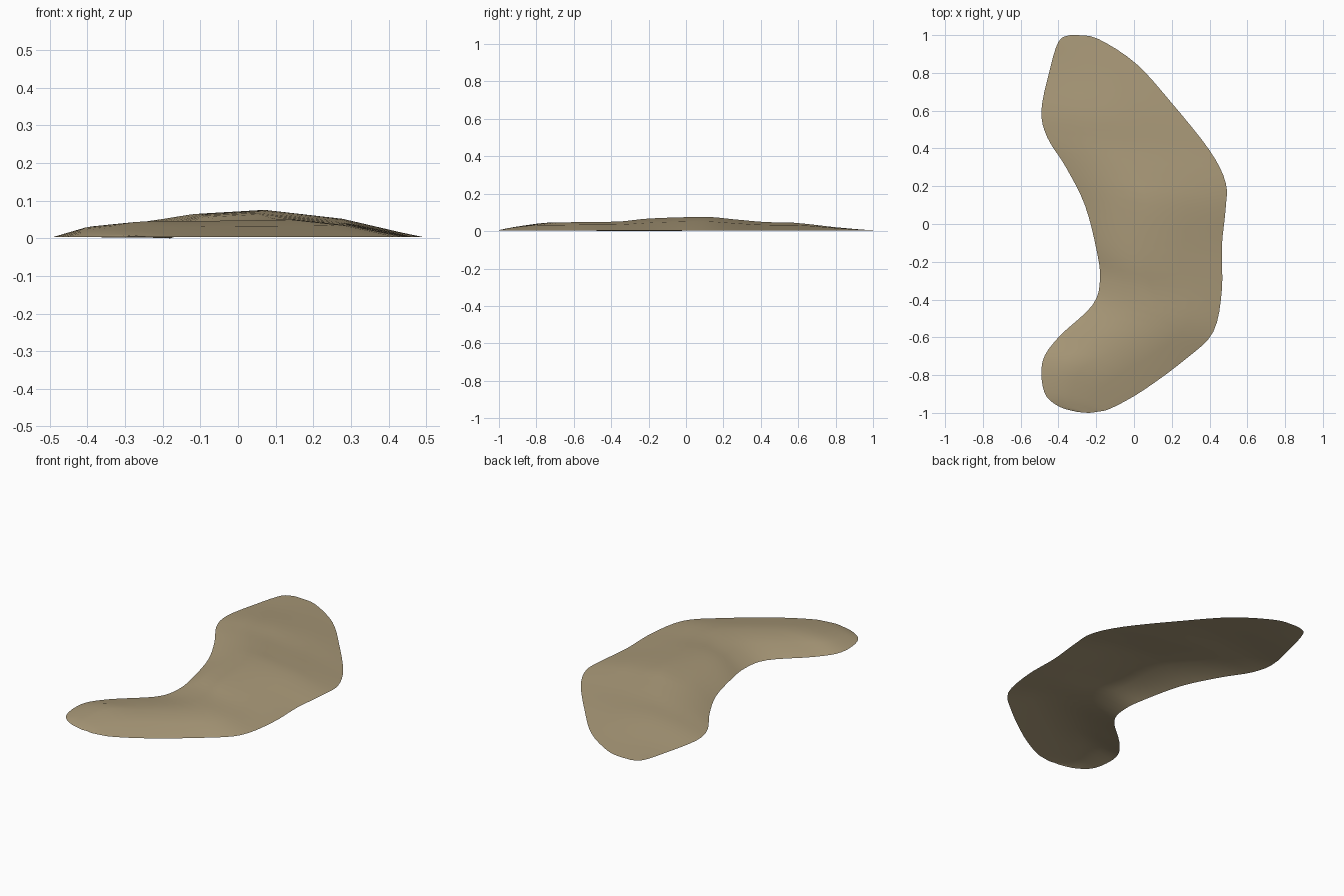
import bpy, bmesh
from mathutils import Vector

if "Cube" in bpy.data.objects:
    bpy.data.objects.remove(bpy.data.objects["Cube"])

# Ribs from north to south: left edge x, y / crest x, y, z / right edge x, y / left shoulder fullness
RIBS = [
    (-0.34, 1.00, -0.325, 1.00, 0.005, -0.30, 1.00, 0.6),
    (-0.40, 0.965, -0.31, 0.95, 0.008, -0.19, 0.98, 0.6),
    (-0.45, 0.80, -0.24, 0.80, 0.021, 0.01, 0.85, 0.6),
    (-0.49, 0.60, -0.17, 0.58, 0.045, 0.20, 0.64, 0.7),
    (-0.46, 0.46, -0.10, 0.42, 0.049, 0.40, 0.39, 0.75),
    (-0.36, 0.30, 0.00, 0.25, 0.064, 0.485, 0.22, 0.8),
    (-0.26, 0.10, 0.07, 0.10, 0.076, 0.485, 0.08, 0.85),
    (-0.20, -0.13, 0.05, -0.19, 0.068, 0.465, -0.12, 0.88),
    (-0.18, -0.29, 0.10, -0.35, 0.052, 0.465, -0.35, 0.85),
    (-0.22, -0.43, 0.14, -0.50, 0.050, 0.42, -0.57, 0.75),
    (-0.40, -0.60, -0.05, -0.65, 0.047, 0.28, -0.71, 0.7),
    (-0.485, -0.73, -0.27, -0.76, 0.044, 0.05, -0.88, 0.7),
    (-0.475, -0.89, -0.33, -0.90, 0.025, -0.12, -0.975, 0.7),
    (-0.40, -0.965, -0.32, -0.975, 0.011, -0.20, -0.995, 0.6),
    (-0.30, -0.995, -0.27, -0.998, 0.006, -0.24, -1.00, 0.6),
]
RIM = 0.004


def rib_points(rib):
    lx, ly, cx, cy, cz, rx, ry, full = rib
    near_concave = max(0.0, 1 - abs(ly + 0.25) / 0.4)
    left = Vector((lx, ly, RIM * (1 - near_concave)))
    crest, right = Vector((cx, cy, cz)), Vector((rx, ry, RIM))
    a, b = left.lerp(crest, 0.45), crest.lerp(right, 0.5)
    a.z = RIM + (cz - RIM) * full
    b.z = RIM + (cz - RIM) * 0.67
    return [left, a, crest, b, right]


def catmull(p0, p1, p2, p3, t):
    return 0.5 * (2 * p1 + (p2 - p0) * t + (2 * p0 - 5 * p1 + 4 * p2 - p3) * t * t
                  + (3 * p1 - p0 - 3 * p2 + p3) * t ** 3)


ribs = [rib_points(r) for r in RIBS]
rows, steps = [], 4
for i in range(len(ribs) - 1):
    four = [ribs[min(max(i + k, 0), len(ribs) - 1)] for k in (-1, 0, 1, 2)]
    for s in range(steps):
        rows.append([catmull(*pts, s / steps) for pts in zip(*four)])
rows.append(ribs[-1])

# Low curved mound, open underneath
bm = bmesh.new()
grid = [[bm.verts.new(p) for p in row] for row in rows]
for r0, r1 in zip(grid, grid[1:]):
    for j in range(4):
        bm.faces.new((r0[j], r1[j], r1[j + 1], r0[j + 1]))
low = min(v.co.z for v in bm.verts)
for v in bm.verts:
    v.co.z -= low
bmesh.ops.recalc_face_normals(bm, faces=bm.faces)
if sum(f.normal.z for f in bm.faces) < 0:
    bmesh.ops.reverse_faces(bm, faces=bm.faces)
for f in bm.faces:
    f.smooth = True
mesh = bpy.data.meshes.new("sand_mound")
bm.to_mesh(mesh)
bm.free()
mound = bpy.data.objects.new("sand_mound", mesh)
bpy.context.collection.objects.link(mound)

# Sand colour
sand = bpy.data.materials.new("sand")
sand.diffuse_color = (0.40, 0.32, 0.19, 1)
sand.use_nodes = True
sand.node_tree.nodes["Principled BSDF"].inputs["Base Color"].default_value = sand.diffuse_color
mesh.materials.append(sand)
